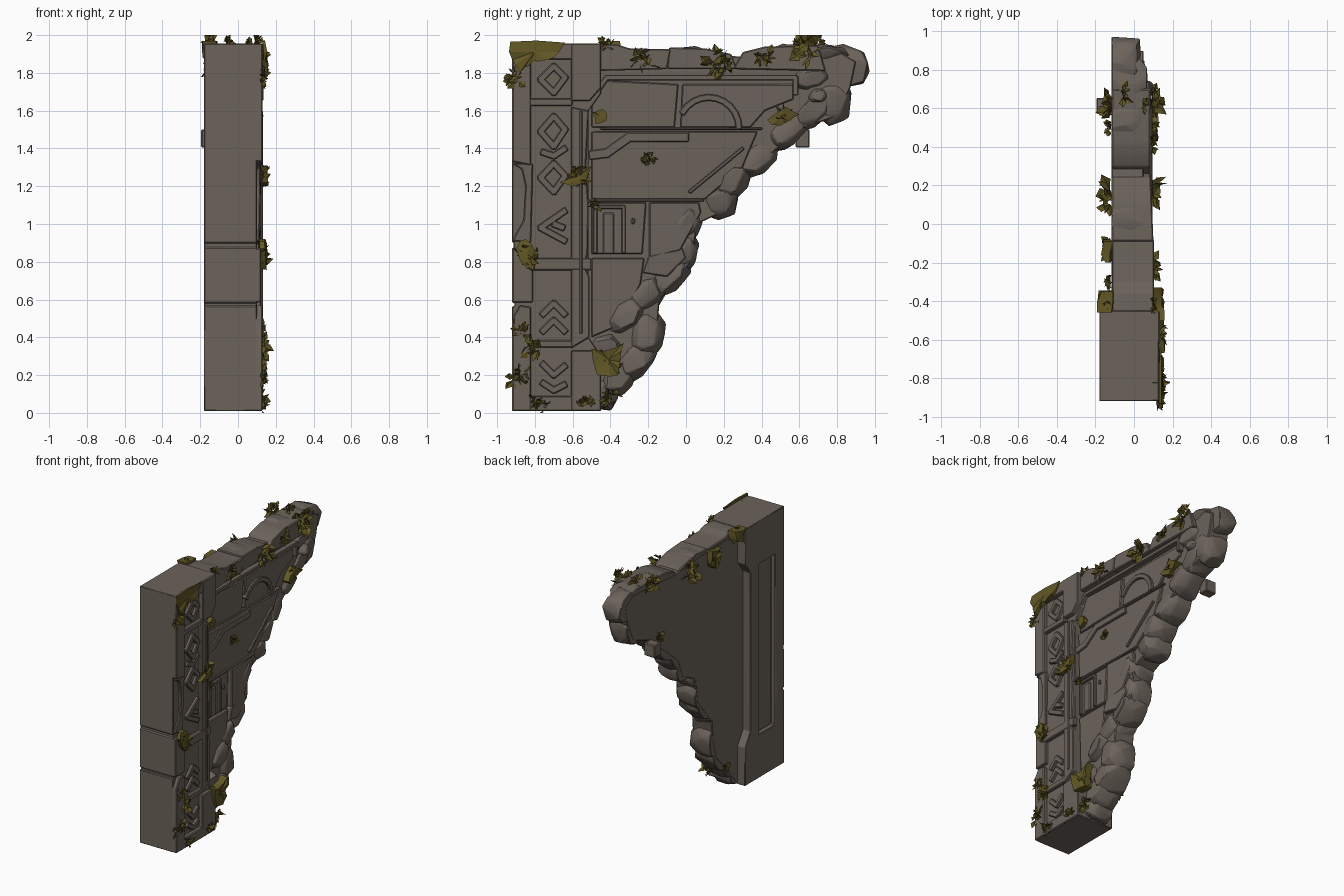
import bpy, bmesh, math, random
from mathutils import Vector
random.seed(11)
R = random.uniform

def material(name, rgb):
    m = bpy.data.materials.new(name)
    m.diffuse_color = (*rgb, 1)
    return m

STONE = material("weathered_stone", (0.150, 0.125, 0.105))
MOSS = material("olive_moss", (0.120, 0.095, 0.018))

def part(name, mat, solids):
    """Join a list of bmesh solids into one named object."""
    out = bmesh.new()
    for s in solids:
        tmp = bpy.data.meshes.new("tmp")
        s.to_mesh(tmp)
        s.free()
        out.from_mesh(tmp)
        bpy.data.meshes.remove(tmp)
    me = bpy.data.meshes.new(name)
    out.to_mesh(me)
    out.free()
    me.materials.append(mat)
    ob = bpy.data.objects.new(name, me)
    bpy.context.collection.objects.link(ob)
    return ob

def prism(pts, x0, x1, bev=0.006, ty=0, tz=0):
    """Extrude a (y, z) outline from x0 to x1; ty/tz tilt the outer face."""
    bm = bmesh.new()
    cy = sum(p[0] for p in pts) / len(pts)
    cz = sum(p[1] for p in pts) / len(pts)
    a = [bm.verts.new((x0, y, z)) for y, z in pts]
    b = [bm.verts.new((x1 + ty * (y - cy) + tz * (z - cz), y, z)) for y, z in pts]
    bm.faces.new(a)
    bm.faces.new(b[::-1])
    for i in range(len(pts)):
        j = (i + 1) % len(pts)
        bm.faces.new((a[i], b[i], b[j], a[j]))
    bmesh.ops.recalc_face_normals(bm, faces=bm.faces)
    if bev:
        bmesh.ops.bevel(bm, geom=bm.edges[:], offset=bev, segments=1,
                        affect='EDGES', clamp_overlap=True)
    return bm

def box(y0, y1, z0, z1, x0, x1, **k):
    return prism([(y0, z0), (y1, z0), (y1, z1), (y0, z1)], x0, x1, **k)

def stroke(path, w, x0, x1, bev=0.005):
    """Raised carved band following a (y, z) path."""
    out = []
    for p, q in zip(path, path[1:]):
        p, q = Vector(p), Vector(q)
        d = (q - p).normalized() * w / 2
        n = Vector((-d.y, d.x))
        p, q = p - d * 0.6, q + d * 0.6
        out.append(prism([p + n, p - n, q - n, q + n], x0, x1, bev))
    return out

def chunk(y, z, a, b, deg=0, x1=0.08, front=0.68):
    """Broken rock with a flat back, chipped sides and a smaller front."""
    bm = bmesh.new()
    t = math.radians(deg)
    for x, s, n in ((-.117, .97, 9), (-.05, 1.06, 8), (.02, 1.0, 8), (x1, front, 6)):
        k = R(0, 6)
        for i in range(n):
            w = k + math.tau * (i + R(-.3, .3)) / n
            u = a * s * R(.9, 1.1) * math.cos(w)
            v = b * s * R(.9, 1.1) * math.sin(w)
            xx = x if x < -.1 else x + R(-.018, .012)
            bm.verts.new((xx, y + u * math.cos(t) - v * math.sin(t),
                          max(.012, z + u * math.sin(t) + v * math.cos(t))))
    bmesh.ops.convex_hull(bm, input=bm.verts[:])
    bmesh.ops.delete(bm, geom=[v for v in bm.verts if not v.link_faces], context='VERTS')
    bmesh.ops.dissolve_limit(bm, angle_limit=0.25, verts=bm.verts[:], edges=bm.edges[:])
    bmesh.ops.bevel(bm, geom=bm.edges[:], offset=0.005, segments=1,
                    affect='EDGES', clamp_overlap=True)
    return bm

def clamp(v):
    return Vector((min(max(v.x, -0.2), 0.2), min(max(v.y, -0.97), 0.97), min(max(v.z, 0), 2)))

def leaves(pos, r, side=1, n=22):
    """Tuft of folded broad leaves growing out of a surface."""
    bm = bmesh.new()
    pos = Vector(pos)
    for _ in range(n):
        d = Vector((side * R(0, 0.7), R(-1, 1), R(-0.9, 1))).normalized()
        s = d.cross(Vector((R(-1, 1), R(-1, 1), R(-1, 1)))).normalized()
        u = d.cross(s)
        ln = r * R(0.4, .9)
        base = pos + Vector((0, R(-.4, .4) * r, R(-.4, .4) * r))
        pts = [base, base + d * ln * .55 + s * ln * .36, base + d * ln + u * ln * .15,
               base + d * ln * .45 - s * ln * .36, base + d * ln * .5 + u * ln * .15]
        a, b, c, e, m = [bm.verts.new(clamp(p)) for p in pts]
        for f in ((a, b, m), (b, c, m), (c, e, m), (e, a, m)):
            bm.faces.new(f)
    return bm

def sheet(pts, x0, x1):
    """Crumpled moss sheet with a ragged outline."""
    rim = []
    for p, q in zip(pts, pts[1:] + pts[:1]):
        rim += [p, ((p[0] + q[0]) / 2 + R(-.014, .014), (p[1] + q[1]) / 2 + R(-.014, .014))]
    bm = prism(rim, x0, x1, bev=0)
    bmesh.ops.poke(bm, faces=[f for f in bm.faces if abs(f.normal.x) > 0.9])
    for v in bm.verts:
        v.co.x += R(-.012, .012)
        v.co = clamp(v.co)
    return bm

# Column shaft with wider head and foot, slot in the back, grooves in the front
column = part("column_shaft", STONE, [prism(
    [(-.92, .01), (-.45, .01), (-.45, .3), (-.515, .4), (-.515, 1.6), (-.45, 1.69),
     (-.45, 1.955), (-.92, 1.955)], -.18, .10, bev=0)])
cutter = part("column_cutter", STONE, [
    box(-.81, -.62, .34, 1.63, -.3, -.145, bev=0),
    box(-1, -.908, .565, .582, -.3, .3, bev=0),
    box(-1, -.912, .875, .9, -.3, .3, bev=0)])
cutter.hide_render = True
cutter.hide_viewport = True
m = column.modifiers.new("cut", 'BOOLEAN')
m.object, m.solver = cutter, 'EXACT'
m = column.modifiers.new("worn", 'BEVEL')
m.width, m.segments, m.limit_method = 0.006, 1, 'ANGLE'

# Chipped border around the carved strip
part("column_border", STONE, [
    prism([(-.92, 1.33), (-.82, 1.31), (-.82, 1.955), (-.92, 1.955)], .09, .13),
    prism([(-.92, 1.32), (-.87, 1.29), (-.85, 1.2), (-.86, 1.02), (-.9, .95), (-.92, .91),
           (-.82, .9), (-.81, 1.32)], .09, .118, tz=.02),
    box(-.92, -.81, .585, .872, .09, .122),
    prism([(-.92, .01), (-.82, .01), (-.82, .56), (-.88, .57), (-.92, .5)], .09, .13),
    prism([(-.61, .34), (-.51, .4), (-.51, .72), (-.54, .78), (-.52, .84), (-.515, 1.1),
           (-.53, 1.3), (-.515, 1.6), (-.61, 1.62)], .09, .125),
    box(-.565, -.548, .42, 1.6, .1, .133, bev=.004),
    prism([(-.61, 1.65), (-.51, 1.65), (-.45, 1.72), (-.45, 1.955), (-.61, 1.955)], .09, .134),
    box(-.61, -.45, .01, .33, .09, .13),
    box(-.83, -.46, 1.87, 1.955, .09, .131),
    box(-.83, -.6, 1.625, 1.665, .09, .128),
    box(-.83, -.5, .755, .82, .09, .128),
    box(-.83, -.6, .345, .385, .09, .125),
    box(-.83, -.6, .01, .09, .09, .13)])

# Abstract carved ornaments in the strip: diamonds, chevrons and hooks
def diamond(z, h):
    return [(-.77, z), (-.70, z + h), (-.64, z + .01), (-.70, z - h), (-.77, z)]
ornaments = [
    diamond(1.765, .07), diamond(1.49, .08), [(-.76, 1.38), (-.70, 1.36), (-.64, 1.40)],
    diamond(1.245, .075), [(-.64, 1.07), (-.77, .98), (-.64, .91)], [(-.70, 1.0), (-.65, .98)],
    [(-.76, .52), (-.70, .58), (-.64, .52)], [(-.76, .43), (-.70, .49), (-.64, .43)],
    [(-.76, .26), (-.70, .20), (-.64, .25)], [(-.76, .16), (-.70, .12), (-.64, .15)]]
part("strip_ornaments", STONE, [s for p in ornaments for s in stroke(p, .036, .095, .122)])

# Main bracket wall, tapering down to the foot
part("bracket_wall", STONE, [prism(
    [(-.6, .03), (-.43, .03), (-.27, .22), (-.19, .3), (-.15, .46), (-.14, .6), (.03, .8), (.06, 1.0),
     (.21, 1.07), (.27, 1.22), (.44, 1.36), (.6, 1.5), (.8, 1.57), (.87, 1.72), (.9, 1.86),
     (.8, 1.92), (.3, 1.885), (0, 1.91), (-.6, 1.92)], -.118, .05)])

# Tilted stone slabs on the carved side
part("wall_slabs", STONE, [
    prism([(-.5, 1.51), (-.06, 1.51), (-.04, 1.74), (-.42, 1.76), (-.5, 1.68)], .04, .074, ty=.02),
    prism([(-.03, 1.51), (.34, 1.51), (.42, 1.6), (.57, 1.66), (.57, 1.74), (-.02, 1.74)], .04, .07, ty=-.02),
    prism([(-.5, 1.13), (.1, 1.13), (.3, 1.3), (.38, 1.49), (-.5, 1.49)], .04, .076, ty=-.015, tz=.02),
    prism([(-.5, .84), (-.23, .84), (-.21, 1.115), (-.5, 1.115)], .04, .07),
    prism([(-.195, .82), (-.03, .86), (.08, 1.06), (.07, 1.115), (-.195, 1.115)], .04, .078, ty=-.05),
    prism([(-.5, .4), (-.36, .46), (-.24, .68), (-.22, .82), (-.5, .82)], .04, .072, tz=.03),
    prism([(-.23, .74), (-.1, .72), (.0, .82), (-.02, .88), (-.2, .83)], .04, .08, ty=-.1)])

# Top beam and mouldings
part("top_beam", STONE, [
    prism([(-.47, 1.81), (-.1, 1.82), (-.08, 1.925), (-.3, 1.93), (-.36, 1.95), (-.46, 1.95)], -.115, .105),
    prism([(-.1, 1.82), (.27, 1.82), (.24, 1.9), (.1, 1.93), (-.09, 1.935)], -.116, .094, ty=-.04),
    prism([(.25, 1.82), (.74, 1.81), (.7, 1.945), (.42, 1.94), (.3, 1.91)], -.116, .085)])
part("panel_moulding", STONE,
     stroke([(-.5, 1.66), (-.42, 1.775), (.58, 1.775), (.58, 1.69)], .03, .05, .095))
arc = [(.12 + .16 * math.cos(t), 1.51 + .16 * math.sin(t))
       for t in [math.radians(a) for a in range(0, 151, 15)]]
part("arch_moulding", STONE, stroke(arc, .035, .05, .092))
part("stepped_band", STONE,
     stroke([(-.5, 1.365), (-.42, 1.375), (-.3, 1.46), (.0, 1.46)], .05, .05, .096)
     + stroke([(-.5, 1.125), (.09, 1.125)], .014, .05, .083)
     + stroke([(-.45, 1.505), (.4, 1.505)], .014, .05, .081)
     + stroke([(.02, 1.17), (.3, 1.4)], .02, .05, .088))
part("slat_panel", STONE,
     stroke([(-.48, .85), (-.48, 1.09), (-.33, 1.09), (-.33, .85)], .022, .05, .09)
     + [box(-.44, -.38, .84, 1.06, .05, .082), box(-.29, -.27, 1.0, 1.03, .05, .085)])

# Broken rock edge along the diagonal: y, z, half length, half width, turn, front x
edge = [(.84, 1.84, .13, .11, -20, .03), (.78, 1.65, .1, .12, 0, .06), (.67, 1.6, .13, .075, 35, .07),
        (.70, 1.68, .06, .05, 20, .1), (.66, 1.77, .12, .07, 10, .08), (.54, 1.5, .14, .08, 42, .075),
        (.38, 1.35, .13, .08, 42, .07), (.25, 1.23, .12, .08, 48, .075), (.18, 1.12, .1, .09, 20, .07),
        (.0, 1.0, .12, .08, 60, .075), (-.01, .86, .075, .11, 0, .065), (-.09, .73, .13, .09, 45, .07),
        (-.21, .63, .13, .09, 45, .085), (-.32, .52, .13, .09, 50, .09), (-.21, .42, .1, .13, -10, .08),
        (-.27, .28, .13, .09, 45, .07), (-.36, .19, .12, .08, 50, .08), (-.43, .1, .07, .09, 0, .075),
        (-.42, .34, .09, .1, 30, .09), (.74, 1.905, .12, .05, 0, .06), (.52, 1.91, .1, .04, 8, .07),
        (.02, 1.905, .09, .04, 0, .085)]
part("broken_edge", STONE, [chunk(y, z, a, b, d, x) for y, z, a, b, d, x in edge])
part("hanging_fragment", STONE, [box(.58, .655, 1.405, 1.5, -.195, -.105)])

# Moss sheets and leafy tufts
part("moss_sheets", MOSS, [
    sheet([(-.93, 1.965), (-.64, 1.96), (-.7, 1.88), (-.78, 1.86), (-.83, 1.84),
           (-.88, 1.8), (-.92, 1.87)], .125, .15),
    sheet([(-.5, .34), (-.42, .33), (-.33, .37), (-.35, .27), (-.36, .2), (-.47, .2)], .09, .15),
    sheet([(-.9, .87), (-.85, .92), (-.8, .86), (-.78, .79), (-.84, .76)], .11, .15),
    sheet([(-.67, 1.22), (-.58, 1.25), (-.5, 1.31), (-.53, 1.22), (-.6, 1.2)], .12, .15),
    sheet([(-.5, 1.59), (-.44, 1.61), (-.42, 1.55), (-.48, 1.53)], .07, .1),
    sheet([(.43, 1.55), (.53, 1.62), (.6, 1.58), (.5, 1.52)], .07, .12),
    sheet([(-.2, 1.91), (-.09, 1.92), (-.08, 1.82), (-.14, 1.77), (-.19, 1.83)], -.16, -.12),
    sheet([(-.46, 1.97), (-.35, 1.97), (-.35, 1.9), (-.44, 1.87)], -.18, -.11)])
tufts = [(-.91, 1.78, .07), (-.22, 1.87, .09), (.18, 1.86, .1), (.42, 1.88, .06), (.65, 1.93, .11),
         (.52, 1.57, .06), (-.2, 1.34, .06), (-.57, 1.25, .09), (-.83, .83, .08), (-.88, .44, .06),
         (-.8, .35, .08), (-.89, .19, .07), (-.78, .04, .07), (-.42, .27, .09), (-.52, .06, .06),
         (-.4, .08, .07), (-.42, 1.95, .05), (-.48, 1.1, .04)]
part("moss_tufts_carved_side", MOSS, [
    leaves((.125 if y < -.5 else .095, y, z), r) for y, z, r in tufts])
back = [(.62, 1.93, .1), (.14, 1.86, .11), (-.13, 1.84, .09), (.5, 1.48, .05), (-.4, 1.92, .06),
        (-.3, .2, .05)]
part("moss_tufts_back_side", MOSS, [leaves((-.125, y, z), r, -1) for y, z, r in back])
part("moss_tufts_top", MOSS, [leaves((-.06, .68, 1.95), .07), leaves((.05, .63, 1.94), .07)])

# Smooth shading with sharp edges kept
for ob in bpy.context.scene.objects:
    if ob.hide_viewport:
        continue
    ob.select_set(True)
    bpy.context.view_layer.objects.active = ob
bpy.ops.object.shade_smooth_by_angle(angle=math.radians(25))
